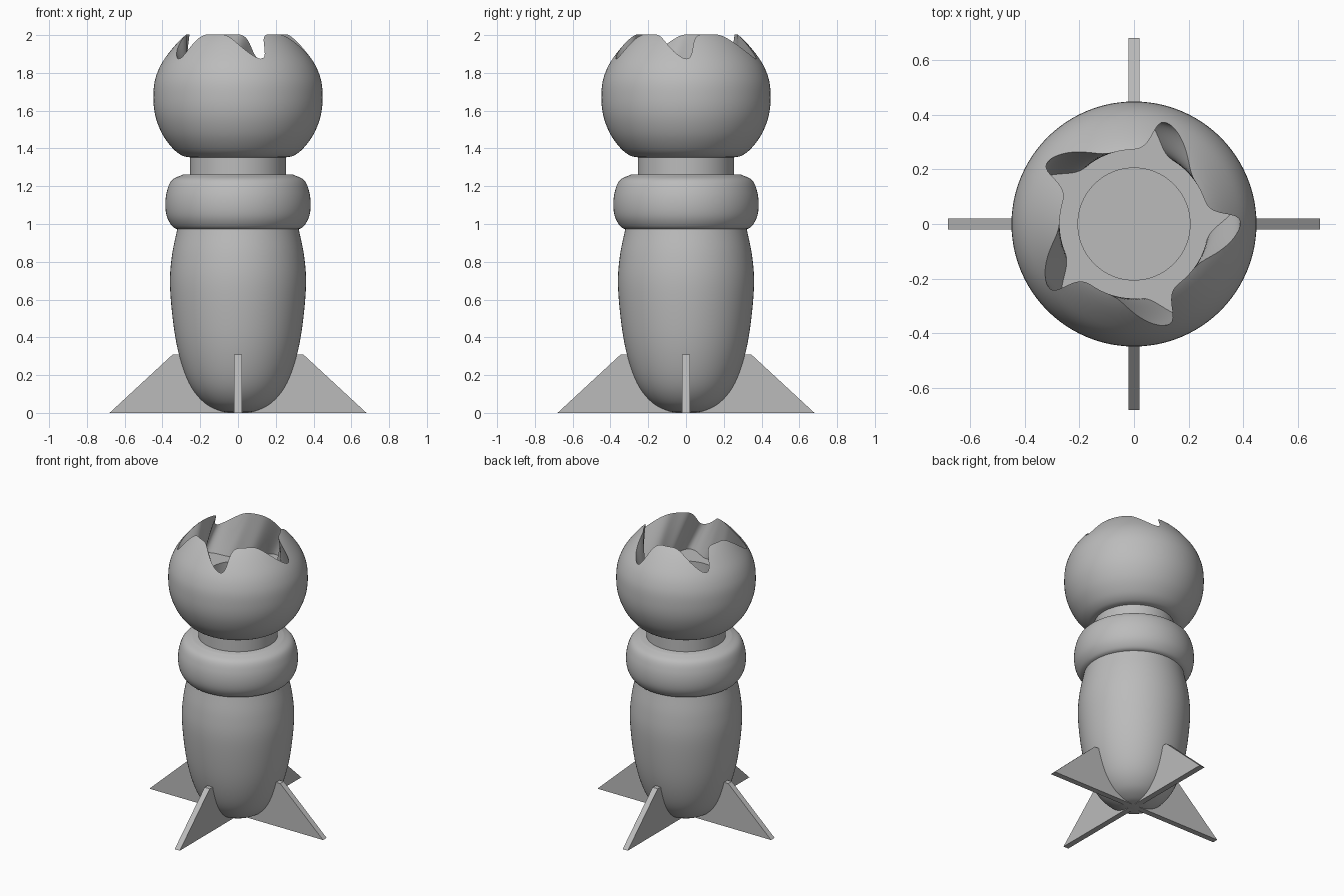
import bpy, bmesh, math
from mathutils import Vector

if "Cube" in bpy.data.objects:
    bpy.data.objects.remove(bpy.data.objects["Cube"])

grey = bpy.data.materials.new("plain_grey")
grey.use_nodes = True
COLOUR = (0.5, 0.5, 0.5, 1)
grey.diffuse_color = COLOUR
grey.node_tree.nodes["Principled BSDF"].inputs["Base Color"].default_value = COLOUR


def finish(name, bm, smooth=True):
    bmesh.ops.recalc_face_normals(bm, faces=bm.faces)
    mesh = bpy.data.meshes.new(name)
    bm.to_mesh(mesh)
    bm.free()
    mesh.materials.append(grey)
    obj = bpy.data.objects.new(name, mesh)
    bpy.context.collection.objects.link(obj)
    if smooth:
        shade(obj)
    return obj


def shade(obj):
    bpy.ops.object.select_all(action='DESELECT')
    obj.select_set(True)
    bpy.context.view_layer.objects.active = obj
    bpy.ops.object.shade_smooth_by_angle(angle=math.radians(35))


def spline(points, steps=6):
    """Smooth curve through the given profile points."""
    p = [Vector(q) for q in points]
    p = [2 * p[0] - p[1]] + p + [2 * p[-1] - p[-2]]
    out = []
    for a, b, c, d in zip(p, p[1:], p[2:], p[3:]):
        for i in range(steps):
            t = i / steps
            out.append(b + (c - a) * t / 2 + (2 * a - 5 * b + 4 * c - d) * t * t / 2
                       + (3 * b - a - 3 * c + d) * t ** 3 / 2)
    return out + [p[-2]]


def loft(name, levels, radius, sides=96):
    """Stack closed rings; radius(angle, level) gives each outline."""
    bm = bmesh.new()
    rings = []
    for level in levels:
        ring = []
        for i in range(sides):
            a = math.tau * i / sides
            r = radius(a, level)
            ring.append(bm.verts.new((r * math.cos(a), r * math.sin(a), level[1])))
        rings.append(ring)
    for lo, hi in zip(rings, rings[1:]):
        for i in range(sides):
            j = (i + 1) % sides
            bm.faces.new((lo[i], lo[j], hi[j], hi[i]))
    bm.faces.new(rings[0])
    bm.faces.new(rings[-1])
    return finish(name, bm)


def lathe(name, profile):
    return loft(name, profile, lambda a, level: level[0])


# Turned parts
lathe("body", spline([(.03, 0), (.1, .012), (.18, .055), (.25, .14), (.302, .27),
                      (.338, .44), (.36, .67), (.35, .83), (.32, .98)]))
lathe("collar", spline([(.31, .968), (.345, .985), (.375, 1.035), (.385, 1.1),
                        (.377, 1.17), (.35, 1.232), (.29, 1.262)]))
lathe("neck", [(.255, 1.2), (.255, 1.4)])
head = lathe("head", spline([(.25, 1.352), (.295, 1.362), (.345, 1.4), (.4, 1.475),
                             (.437, 1.57), (.448, 1.67), (.436, 1.775), (.385, 1.88),
                             (.275, 2.002), (.15, 2.06), (.03, 2.075)]))

# Twisted five-armed opening and round well cut from the head
FLOOR, TWIST = 1.69, math.radians(75)


def star(a, level):
    t = a + (level[1] - 1.88) * TWIST
    return .272 + .117 * abs(math.cos(2.5 * t)) ** 5


cutters = [
    loft("opening_cutter", [(0, FLOOR + .42 * i / 24) for i in range(25)], star, 240),
    lathe("well_cutter", [(.205, 1.45), (.205, 1.75)]),
]
for cutter in cutters:
    mod = head.modifiers.new("cut", 'BOOLEAN')
    mod.operation = 'DIFFERENCE'
    mod.solver = 'EXACT'
    mod.object = cutter
    bpy.ops.object.select_all(action='DESELECT')
    bpy.context.view_layer.objects.active = head
    head.select_set(True)
    bpy.ops.object.modifier_apply(modifier=mod.name)
    bpy.data.objects.remove(cutter)
shade(head)

# Four fins
for k, side in enumerate(("left", "back", "right", "front")):
    bm = bmesh.new()
    outline = [(0, 0), (.68, 0), (.345, .31), (.2, .31)]
    face = bm.faces.new([bm.verts.new((x, -.02, z)) for x, z in outline])
    grown = bmesh.ops.extrude_face_region(bm, geom=[face])["geom"]
    bmesh.ops.translate(bm, vec=(0, .04, 0),
                        verts=[v for v in grown if isinstance(v, bmesh.types.BMVert)])
    fin = finish(side + "_fin", bm, False)
    fin.rotation_euler.z = k * math.pi / 2
